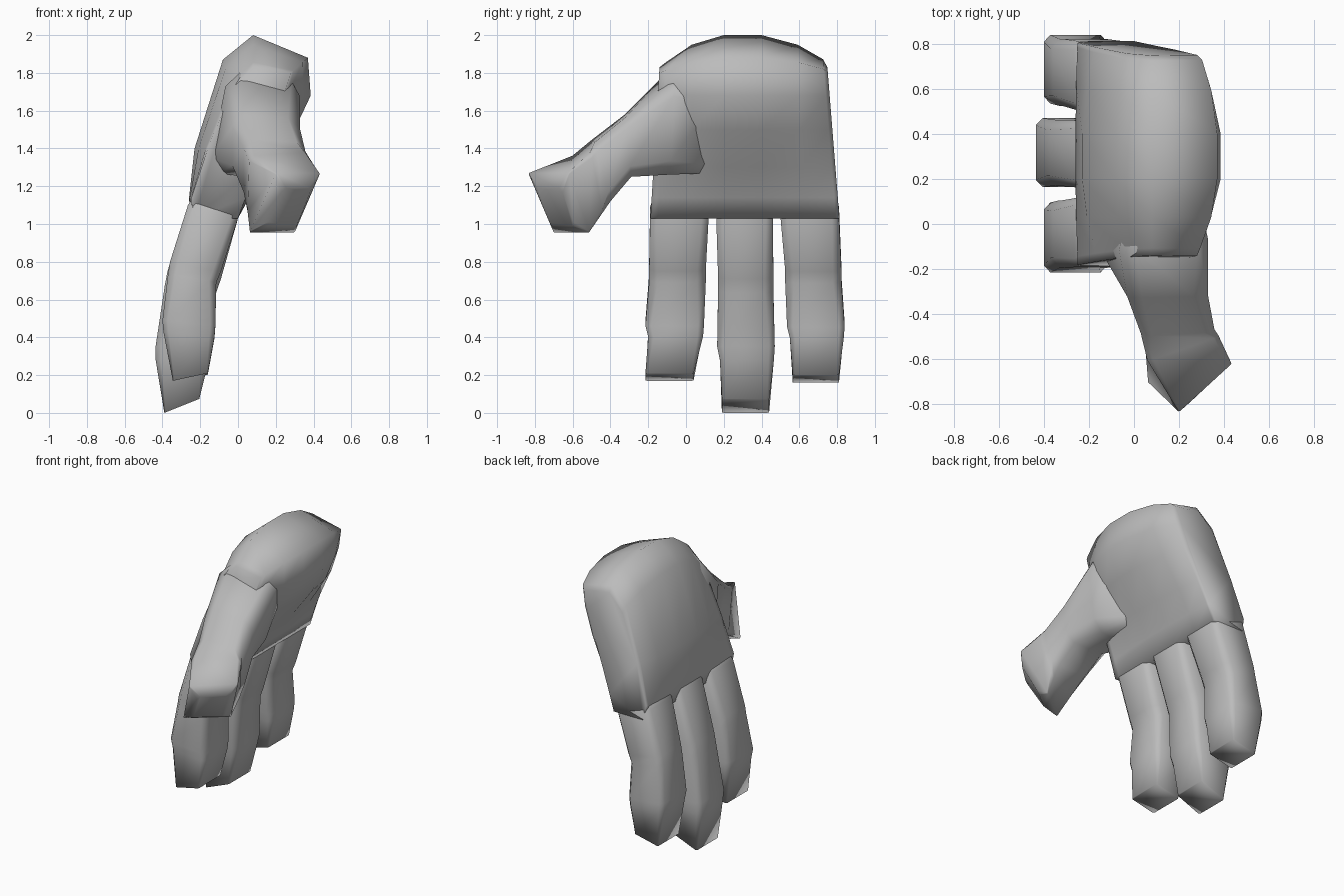
import bpy, bmesh
from mathutils import Vector

cube = bpy.data.objects.get("Cube")
if cube:
    bpy.data.objects.remove(cube, do_unlink=True)

grey = bpy.data.materials.new("plain grey")
grey.use_nodes = True
grey.diffuse_color = (0.5, 0.5, 0.5, 1)
grey.node_tree.nodes["Principled BSDF"].inputs["Base Color"].default_value = (0.5, 0.5, 0.5, 1)


def loft(name, rings):
    """Skin a list of equal-length point rings, cap both ends, shade smooth."""
    bm = bmesh.new()
    loops = [[bm.verts.new(p) for p in ring] for ring in rings]
    for a, b in zip(loops, loops[1:]):
        for i in range(len(a)):
            j = (i + 1) % len(a)
            bm.faces.new((a[i], a[j], b[j], b[i]))
    bm.faces.new(loops[0])
    bm.faces.new(loops[-1])
    bmesh.ops.recalc_face_normals(bm, faces=bm.faces)
    for face in bm.faces:
        face.smooth = True
    mesh = bpy.data.meshes.new(name)
    bm.to_mesh(mesh)
    bm.free()
    mesh.materials.append(grey)
    bpy.context.collection.objects.link(bpy.data.objects.new(name, mesh))


def chamfer(corners, cut):
    """Turn four corners into an eight-sided ring."""
    pts = [Vector(c) for c in corners]
    ring = []
    for i, p in enumerate(pts):
        ring += [p.lerp(pts[i - 1], cut), p.lerp(pts[(i + 1) % 4], cut)]
    return ring


# Palm: a thick middle profile blended into a thinner one at both edges
middle = [(-.26, 1.13), (-.23, 1.4), (-.08, 1.87), (.08, 2), (.37, 1.88), (.385, 1.68),
          (.3, 1.5), (.15, 1.3), (.06, 1.14), (0, 1.03), (-.24, 1.03)]
edge = [(-.25, 1.13), (-.16, 1.4), (-.03, 1.72), (.08, 1.83), (.28, 1.8), (.24, 1.68),
        (.18, 1.5), (.1, 1.3), (.04, 1.14), (0, 1.03), (-.23, 1.03)]


def palm_ring(y, blend, flare):
    ring = []
    for m, e in zip(middle, edge):
        p = Vector(m).lerp(Vector(e), blend)
        ring.append((p.x, y + flare * (2 - p.y), p.y))
    return ring


stations = [(.735, 1, .08), (.715, .75, .08), (.59, .3, .03), (.4, 0, 0),
            (.2, 0, 0), (.03, .3, 0), (-.1, .85, -.05), (-.13, 1, -.06)]
loft("palm", [palm_ring(*s) for s in stations])


# Fingers: each ring runs from the back of the hand to the palm side
def finger(name, spans, drop, reach):
    # back x, back z, palm x, palm z, chamfer, how much the ring follows drop
    joints = [(-.2, 1.2, -.02, 1.17, .1, 0), (-.265, 1.1, 0, 1.03, .12, 0),
              (-.36, .8, -.09, .75, .15, .3), (-.37, .74, -.115, .69, .15, .4),
              (-.4, .49, -.12, .46, .1, .8), (-.395, .43, -.125, .4, .1, .9),
              (-.345, .17, -.16, .21, .04, 1)]
    rings = []
    for (bx, bz, px, pz, cut, k), (y0, y1) in zip(joints, spans):
        bx, px = bx - reach * k, px - reach * k ** 4
        bz, pz = bz - drop * k, pz - drop * k * .8
        rings.append(chamfer([(bx, y0, bz), (bx, y1, bz), (px, y1, pz), (px, y0, pz)], cut))
    loft(name, rings)


def widths(top, knuckle, tip):
    root = (top[0] + .04, top[1] - .04)
    mid = tuple((a + b) / 2 for a, b in zip(top, knuckle))
    bulge = (knuckle[0] - .015, knuckle[1] + .005)
    return [root, top, mid, mid, bulge, knuckle, tip]


finger("index_finger", widths((-.19, .12), (-.2, .09), (-.215, .04)), 0, 0)
finger("middle_finger", widths((.16, .46), (.18, .465), (.19, .44)), .17, .045)
finger("little_finger", widths((.5, .81), (.55, .835), (.565, .81)), .01, 0)

# Thumb: leaves the palm sideways and ends in a turned, slightly domed tip
thumb = [([(.02, .15, 1.7), (.3, .15, 1.7), (.1, .15, 1.27), (-.05, .15, 1.27)], .1),
         ([(-.05, -.11, 1.81), (.34, -.06, 1.75), (.26, -.08, 1.26), (-.16, -.13, 1.27)], .15),
         ([(-.03, -.33, 1.58), (.33, -.32, 1.56), (.32, -.29, 1.25), (-.03, -.29, 1.25)], .18),
         ([(.03, -.5, 1.45), (.36, -.48, 1.43), (.34, -.4, 1.12), (.03, -.4, 1.12)], .15),
         ([(.06, -.61, 1.36), (.38, -.5, 1.38), (.32, -.44, 1.05), (.05, -.55, 1.04)], .08),
         ([(.2, -.835, 1.27), (.435, -.62, 1.27), (.3, -.51, .955), (.06, -.7, .955)], .02),
         ([(.24, -.8, 1.19), (.39, -.66, 1.19), (.31, -.59, .99), (.15, -.715, .99)], .1)]
loft("thumb", [chamfer(c, cut) for c, cut in thumb])
